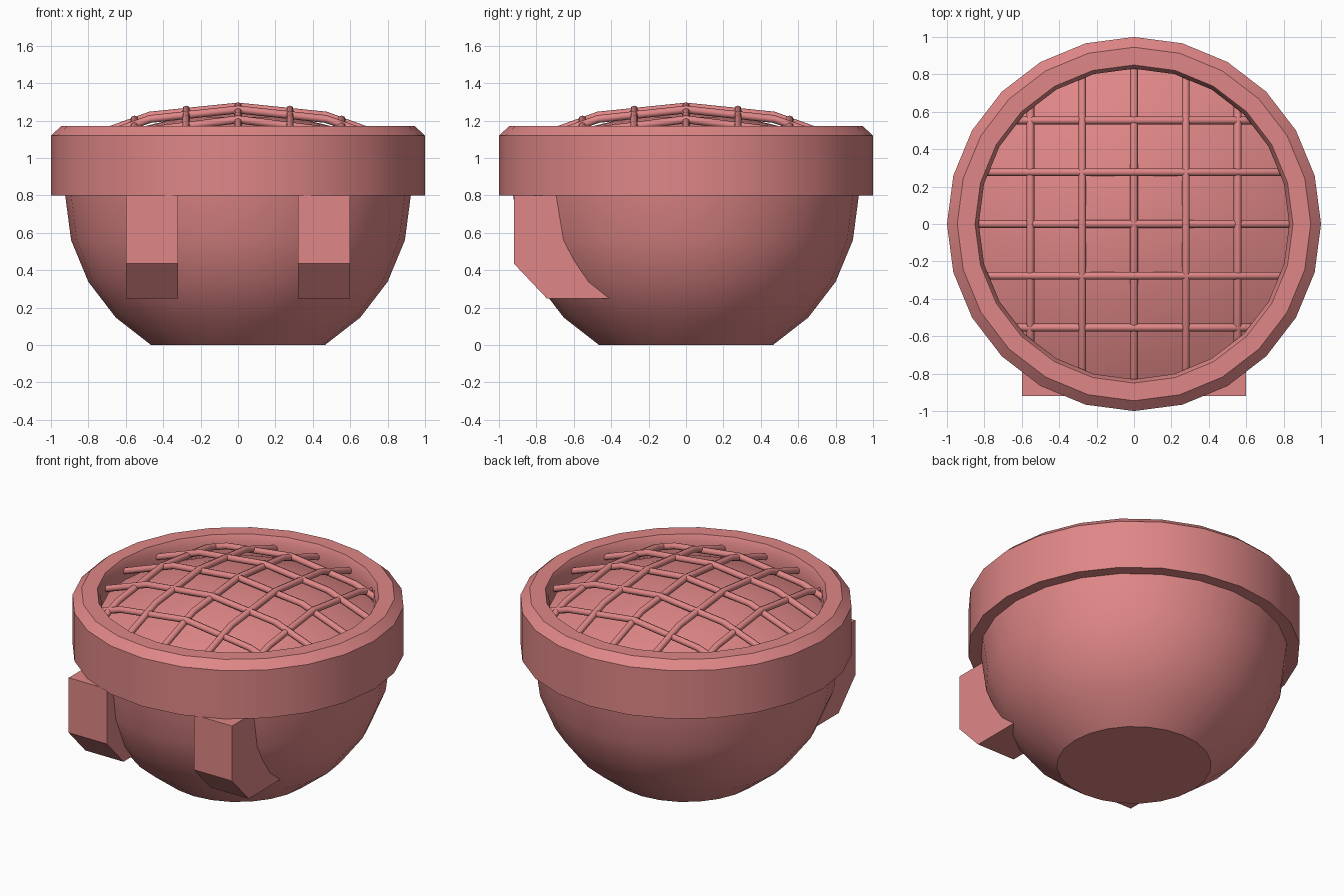
import bpy, math

cube = bpy.data.objects.get("Cube")
if cube:
    bpy.data.objects.remove(cube, do_unlink=True)

# One colour for the whole model
pink = bpy.data.materials.new("dusty_pink")
pink.use_nodes = True
colour = (0.74, 0.24, 0.24, 1)
pink.diffuse_color = colour
pink.node_tree.nodes["Principled BSDF"].inputs["Base Color"].default_value = colour

SIDES = 24


def make_object(name, verts, faces, smooth=False):
    mesh = bpy.data.meshes.new(name)
    mesh.from_pydata(verts, [], faces)
    mesh.materials.append(pink)
    obj = bpy.data.objects.new(name, mesh)
    bpy.context.collection.objects.link(obj)
    if smooth:
        bpy.ops.object.select_all(action='DESELECT')
        obj.select_set(True)
        bpy.context.view_layer.objects.active = obj
        bpy.ops.object.shade_smooth_by_angle(angle=math.radians(28))
    return obj


def lathe(name, profile, closed=False, cap_first=False, cap_last=False):
    """Spin (radius, z) points, listed bottom-outside-top, around z."""
    verts = [(r * math.cos(a), r * math.sin(a), z) for r, z in profile
             for a in (math.tau * i / SIDES for i in range(SIDES))]
    count = len(profile)
    faces = []
    for row in range(count if closed else count - 1):
        low, high = row * SIDES, (row + 1) % count * SIDES
        for i in range(SIDES):
            j = (i + 1) % SIDES
            faces.append((low + i, low + j, high + j, high + i))
    if cap_first:
        faces.append(tuple(reversed(range(SIDES))))
    if cap_last:
        faces.append(tuple(range((count - 1) * SIDES, count * SIDES)))
    return make_object(name, verts, faces, smooth=True)


# Rounded bowl: part of a sphere cut flat underneath
R, CENTRE = 0.924, 0.8
bowl = [(R * math.cos(t), CENTRE - R * math.sin(t))
        for t in (math.radians(d) for d in (60, 45, 30, 15, 0))]
bowl[0] = (0.465, 0)
lathe("bowl", bowl, cap_first=True, cap_last=True)

# Thick bevelled rim
lathe("rim", [(0.9, 0.8), (1, 0.8), (1, 1.12), (0.945, 1.17),
              (0.85, 1.17), (0.83, 1.13), (0.83, 0.98)], closed=True)

# Shallow dome under the grille
dome = [(r, 1.245 - 0.3 * r * r) for r in (0.84, 0.7, 0.5, 0.3, 0.12, 0.01)]
lathe("inner_dome", dome, cap_last=True)


# Grille bars bent over the dome
def bar_height(x, y):
    r2 = x * x + y * y
    return 1.275 - 0.2 * r2 - 0.08 * r2 * r2


def grille_bar(name, offset, along_x):
    end = math.sqrt(0.85 ** 2 - offset ** 2)
    steps = [-end, -0.47, 0, 0.47, end]
    curve = bpy.data.curves.new(name, 'CURVE')
    curve.dimensions = '3D'
    curve.bevel_depth = 0.021
    curve.bevel_resolution = 2
    curve.use_fill_caps = True
    spline = curve.splines.new('POLY')
    spline.points.add(len(steps) - 1)
    for point, s in zip(spline.points, steps):
        x, y = (s, offset) if along_x else (offset, s)
        point.co = (x, y, bar_height(x, y), 1)
    curve.materials.append(pink)
    bpy.context.collection.objects.link(bpy.data.objects.new(name, curve))


for n in range(-2, 3):
    grille_bar(f"grille_cross_bar_{n + 3}", n * 0.277, True)
    grille_bar(f"grille_long_bar_{n + 3}", n * 0.277, False)

# Pair of chamfered brackets on the front
side = [(-0.92, 0.8), (-0.92, 0.435), (-0.745, 0.25), (-0.3, 0.25), (-0.3, 0.8)]
n = len(side)
for name, x0 in (("right_bracket", -0.6), ("left_bracket", 0.32)):
    verts = [(x, y, z) for x in (x0, x0 + 0.28) for y, z in side]
    faces = [tuple(reversed(range(n))), tuple(range(n, 2 * n))]
    faces += [(i, (i + 1) % n, (i + 1) % n + n, i + n) for i in range(n)]
    make_object(name, verts, faces)
